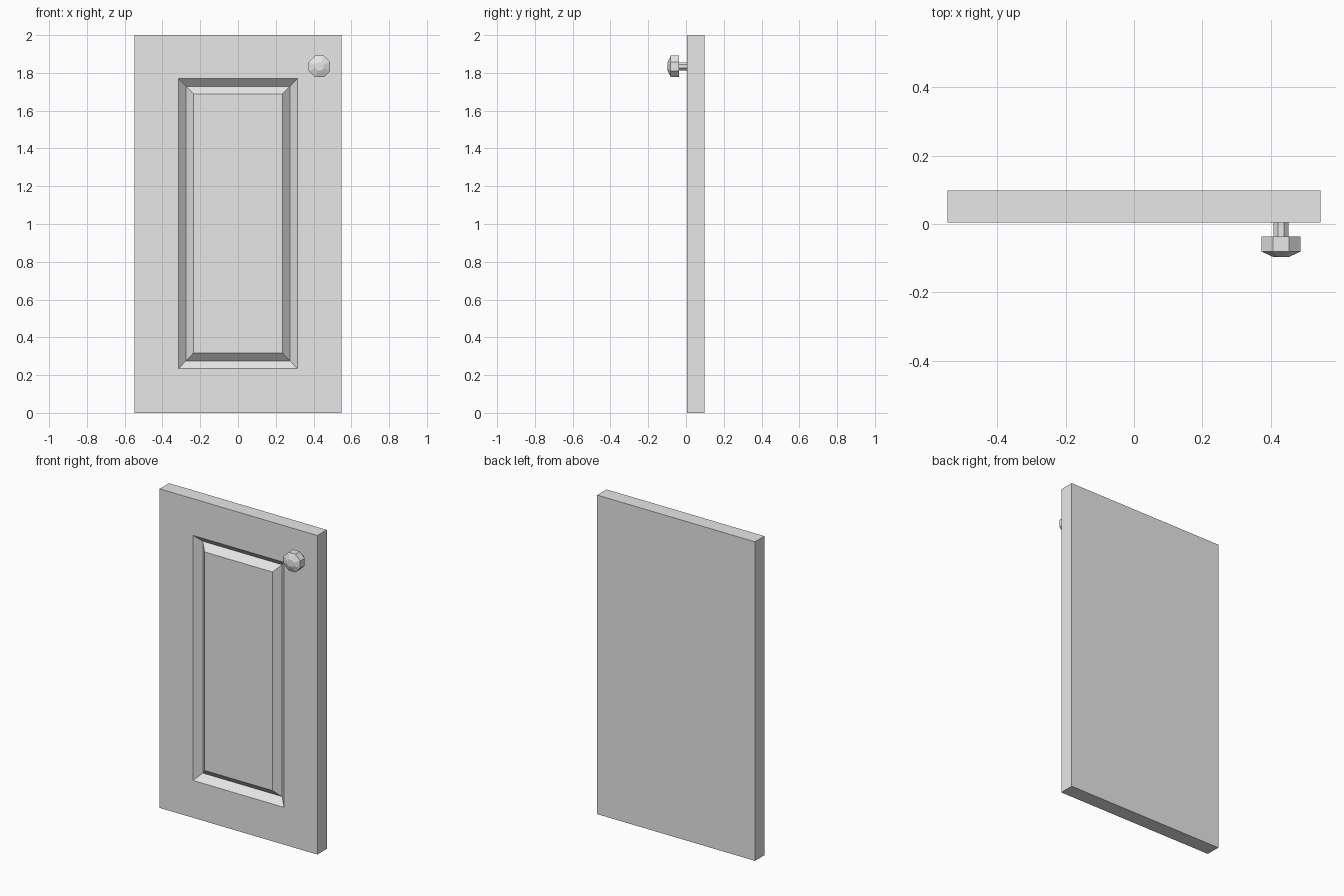
import bpy, bmesh, math
from mathutils import Matrix, Vector

cube = bpy.data.objects.get("Cube")
if cube:
    bpy.data.objects.remove(cube, do_unlink=True)

grey = bpy.data.materials.new("plain_grey")
grey.use_nodes = True
colour = (0.8, 0.8, 0.8, 1)
grey.diffuse_color = colour
grey.node_tree.nodes["Principled BSDF"].inputs["Base Color"].default_value = colour


def add_object(name, bm):
    bmesh.ops.recalc_face_normals(bm, faces=bm.faces)
    mesh = bpy.data.meshes.new(name)
    bm.to_mesh(mesh)
    bm.free()
    mesh.materials.append(grey)
    obj = bpy.data.objects.new(name, mesh)
    bpy.context.collection.objects.link(obj)
    return obj


def loft(name, rings):
    """Bridge rings of equal length in order and cap both ends."""
    bm = bmesh.new()
    loops = [[bm.verts.new(p) for p in ring] for ring in rings]
    for a, b in zip(loops, loops[1:]):
        for i in range(len(a)):
            j = (i + 1) % len(a)
            bm.faces.new((a[i], a[j], b[j], b[i]))
    bm.faces.new(loops[0])
    bm.faces.new(loops[-1])
    return add_object(name, bm)


def rectangle(half_width, bottom, top, y):
    return [(-half_width, y, bottom), (half_width, y, bottom),
            (half_width, y, top), (-half_width, y, top)]


def octagon(centre, apothem, y):
    radius = apothem / math.cos(math.pi / 8)
    angles = [math.pi / 8 + i * math.pi / 4 for i in range(8)]
    return [(centre.x + radius * math.cos(a), y, centre.z + radius * math.sin(a))
            for a in angles]


# Door slab with a V-shaped groove around a flush centre panel
FRONT, BACK, GROOVE = 0.005, 0.098, 0.044
loft("cabinet_door", [
    rectangle(0.547, 0, 2, BACK),
    rectangle(0.547, 0, 2, FRONT),
    rectangle(0.315, 0.234, 1.77, FRONT),
    rectangle(0.275, 0.276, 1.729, GROOVE),
    rectangle(0.235, 0.318, 1.688, FRONT),
])

# Eight-sided knob: narrow stem, wide head and chamfered face
knob = Vector((0.431, 0, 1.834))
profile = [(0.022, FRONT), (0.022, -0.036), (0.057, -0.036),
           (0.057, -0.081), (0.022, -0.097)]
loft("door_knob", [octagon(knob, r, y) for r, y in profile])
